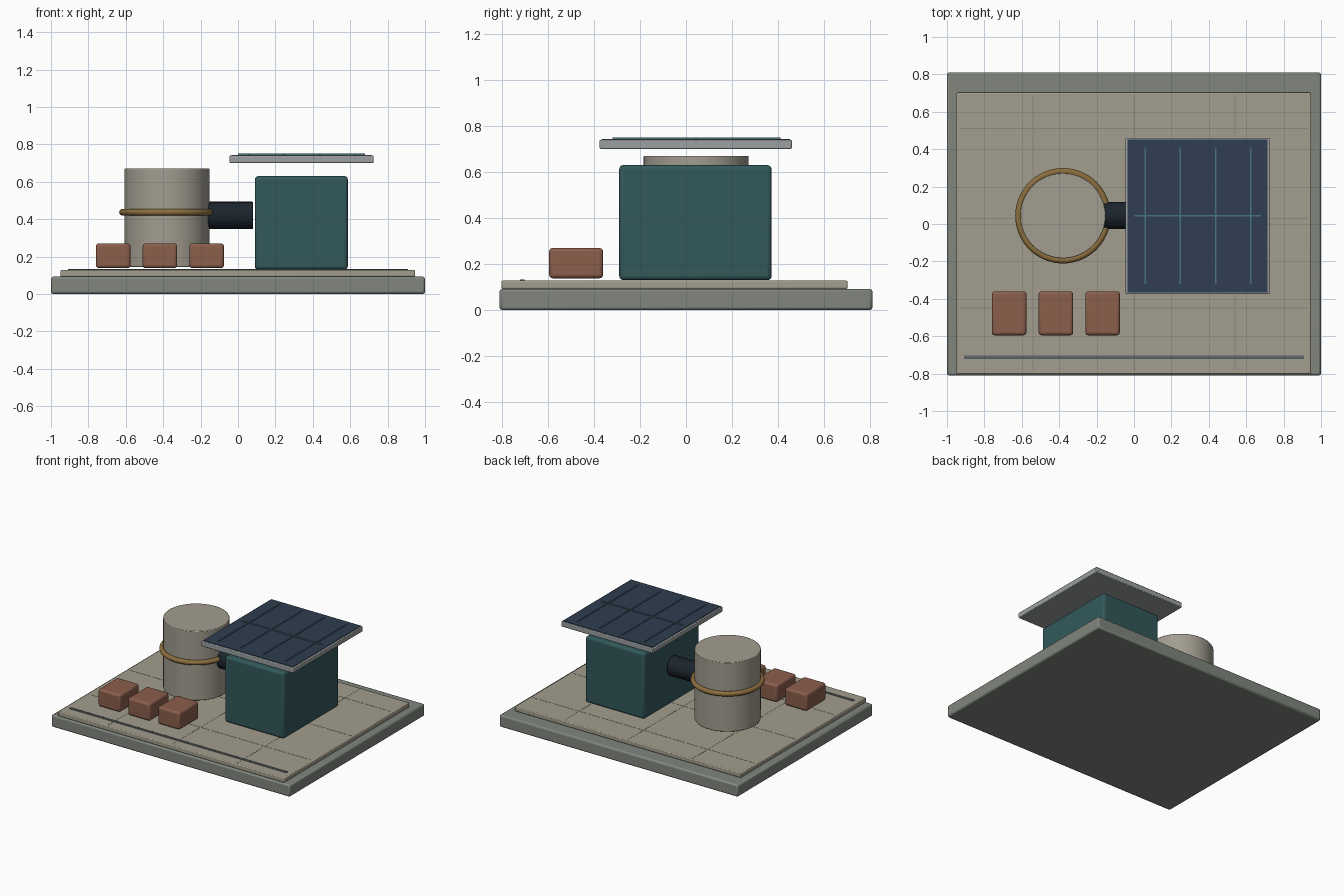
import bpy, math

if "Cube" in bpy.data.objects:
    bpy.data.objects.remove(bpy.data.objects["Cube"])


def material(name, rgb):
    m = bpy.data.materials.new(name)
    m.diffuse_color = [c ** 2.2 for c in rgb] + [1]
    m.use_nodes = True
    m.node_tree.nodes["Principled BSDF"].inputs["Base Color"].default_value = m.diffuse_color
    return m


STONE = material("stone", (0.50, 0.52, 0.49))
FLOOR = material("floor", (0.63, 0.61, 0.55))
SEAM = material("seam", (0.54, 0.53, 0.49))
RAIL = material("rail", (0.38, 0.41, 0.42))
TEAL = material("teal", (0.21, 0.35, 0.36))
FRAME = material("frame", (0.60, 0.62, 0.62))
PANEL = material("panel", (0.20, 0.25, 0.32))
CELL = material("cell_line", (0.28, 0.46, 0.49))
TANK = material("tank", (0.63, 0.61, 0.56))
BRASS = material("brass", (0.54, 0.43, 0.25))
DARK = material("dark", (0.13, 0.16, 0.19))
CLAY = material("clay", (0.54, 0.37, 0.30))


def finish(name, mat, bevel=0, segments=2):
    ob = bpy.context.object
    ob.name = name
    ob.data.materials.append(mat)
    bpy.ops.object.shade_smooth_by_angle(angle=math.radians(35))
    if bevel:
        b = ob.modifiers.new("bevel", "BEVEL")
        b.width, b.segments = bevel, segments
        b.limit_method = "ANGLE"
    return ob


def box(name, x, y, z, mat, bevel=0, segments=2):
    bpy.ops.mesh.primitive_cube_add(size=1, location=[sum(r) / 2 for r in (x, y, z)])
    bpy.context.object.scale = [r[1] - r[0] for r in (x, y, z)]
    bpy.ops.object.transform_apply(location=False, rotation=False, scale=True)
    return finish(name, mat, bevel, segments)


def cylinder(name, radius, depth, loc, mat, rot=(0, 0, 0), bevel=0):
    bpy.ops.mesh.primitive_cylinder_add(vertices=48, radius=radius, depth=depth,
                                        location=loc, rotation=rot)
    return finish(name, mat, bevel)


# Ground: base and floor slab
box("base", (-1, 1), (-0.81, 0.81), (0, 0.092), STONE, 0.012)
box("floor_slab", (-0.95, 0.947), (-0.802, 0.702), (0.092, 0.128), FLOOR, 0.006)

# Floor seams and front rail
for i, x in enumerate((-0.54, 0, 0.54)):
    box(f"floor_seam_x_{i}", (x - 0.003, x + 0.003), (-0.78, 0.69), (0.126, 0.129), SEAM)
for i, y in enumerate((-0.45, 0.03, 0.51)):
    box(f"floor_seam_y_{i}", (-0.93, 0.93), (y - 0.003, y + 0.003), (0.126, 0.129), SEAM)
box("front_rail", (-0.91, 0.91), (-0.722, -0.702), (0.122, 0.133), RAIL, 0.002)

# Cabin
box("cabin", (0.09, 0.587), (-0.29, 0.372), (0.13, 0.63), TEAL, 0.018, 3)

# Floating roof with panel and cell lines
box("roof_frame", (-0.045, 0.725), (-0.375, 0.46), (0.70, 0.74), FRAME, 0.005)
box("roof_panel", (-0.035, 0.715), (-0.365, 0.452), (0.735, 0.744), PANEL)
for i in range(4):
    x = 0.06 + 0.188 * i
    box(f"cell_line_{i}", (x - 0.004, x + 0.004), (-0.32, 0.41), (0.74, 0.75), CELL)
box("cell_cross_line", (0, 0.68), (0.04, 0.048), (0.74, 0.75), CELL)

# Tank, band and connecting pipe
cylinder("tank", 0.228, 0.525, (-0.38, 0.044, 0.4075), TANK, bevel=0.004)
bpy.ops.mesh.primitive_torus_add(major_segments=64, minor_segments=12, major_radius=0.237,
                                 minor_radius=0.018, location=(-0.38, 0.044, 0.437))
finish("tank_band", BRASS)
cylinder("pipe", 0.073, 0.24, (-0.04, 0.045, 0.42), DARK, (0, math.pi / 2, 0), 0.004)

# Row of crates
for i in range(3):
    x = -0.76 + 0.25 * i
    box(f"crate_{i}", (x, x + 0.185), (-0.595, -0.36), (0.138, 0.27), CLAY, 0.016, 3)
